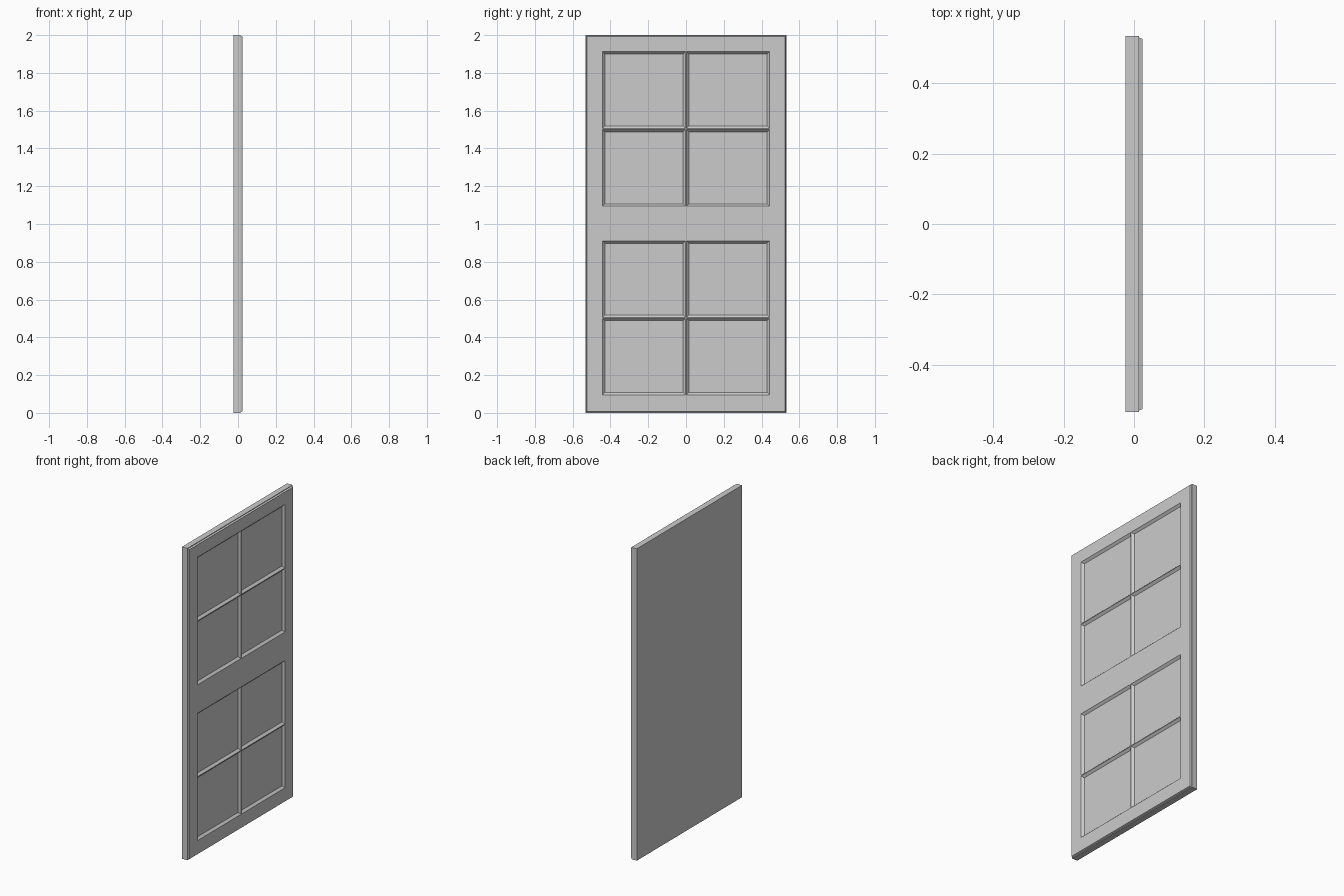
import bpy, bmesh
from mathutils import Vector

if "Cube" in bpy.data.objects:
    bpy.data.objects.remove(bpy.data.objects["Cube"])

HALF_W, HEIGHT = 0.533, 2.0
BACK, STEP, FRONT = -0.024, 0.014, 0.024

# Front face grid lines: stiles, rails and narrow glazing bars
ys = [-0.525, -0.443, -0.002, 0.002, 0.443, 0.525]
zs = [0.008, 0.095, 0.501, 0.505, 0.911, 1.094, 1.501, 1.505, 1.912, 1.992]
pane_cols, pane_rows = (1, 3), (1, 3, 5, 7)

bm = bmesh.new()
grid = [[bm.verts.new((FRONT, y, z)) for z in zs] for y in ys]
panes = []
for i in range(len(ys) - 1):
    for j in range(len(zs) - 1):
        f = bm.faces.new((grid[i][j], grid[i + 1][j], grid[i + 1][j + 1], grid[i][j + 1]))
        if i in pane_cols and j in pane_rows:
            panes.append(f)
bm.normal_update()

# Outer chamfer, small ledge and slab sides, extruded from the border
edges = [e for e in bm.edges if e.is_boundary]
centre = Vector((0, 0, HEIGHT / 2))
for x, inset in ((STEP, 0.004), (STEP, 0.0), (BACK, 0.0)):
    geom = bmesh.ops.extrude_edge_only(bm, edges=edges)["geom"]
    edges = [g for g in geom if isinstance(g, bmesh.types.BMEdge)]
    verts = [g for g in geom if isinstance(g, bmesh.types.BMVert)]
    y_max = max(v.co.y for v in verts)
    z_max = max(v.co.z for v in verts) - centre.z
    for v in verts:
        v.co.x = x
        v.co.y *= (HALF_W - inset) / y_max
        v.co.z = centre.z + (v.co.z - centre.z) * (HEIGHT / 2 - inset) / z_max
bmesh.ops.contextual_create(bm, geom=edges)

# Sunken panes with sloped mouldings
bmesh.ops.inset_individual(bm, faces=panes, thickness=0.013, depth=-0.014,
                           use_even_offset=True)
bmesh.ops.recalc_face_normals(bm, faces=bm.faces)
bmesh.ops.dissolve_limit(bm, angle_limit=0.01, verts=bm.verts, edges=bm.edges)

mesh = bpy.data.meshes.new("door_panel")
bm.to_mesh(mesh)
bm.free()
bpy.context.collection.objects.link(bpy.data.objects.new("door_panel", mesh))
